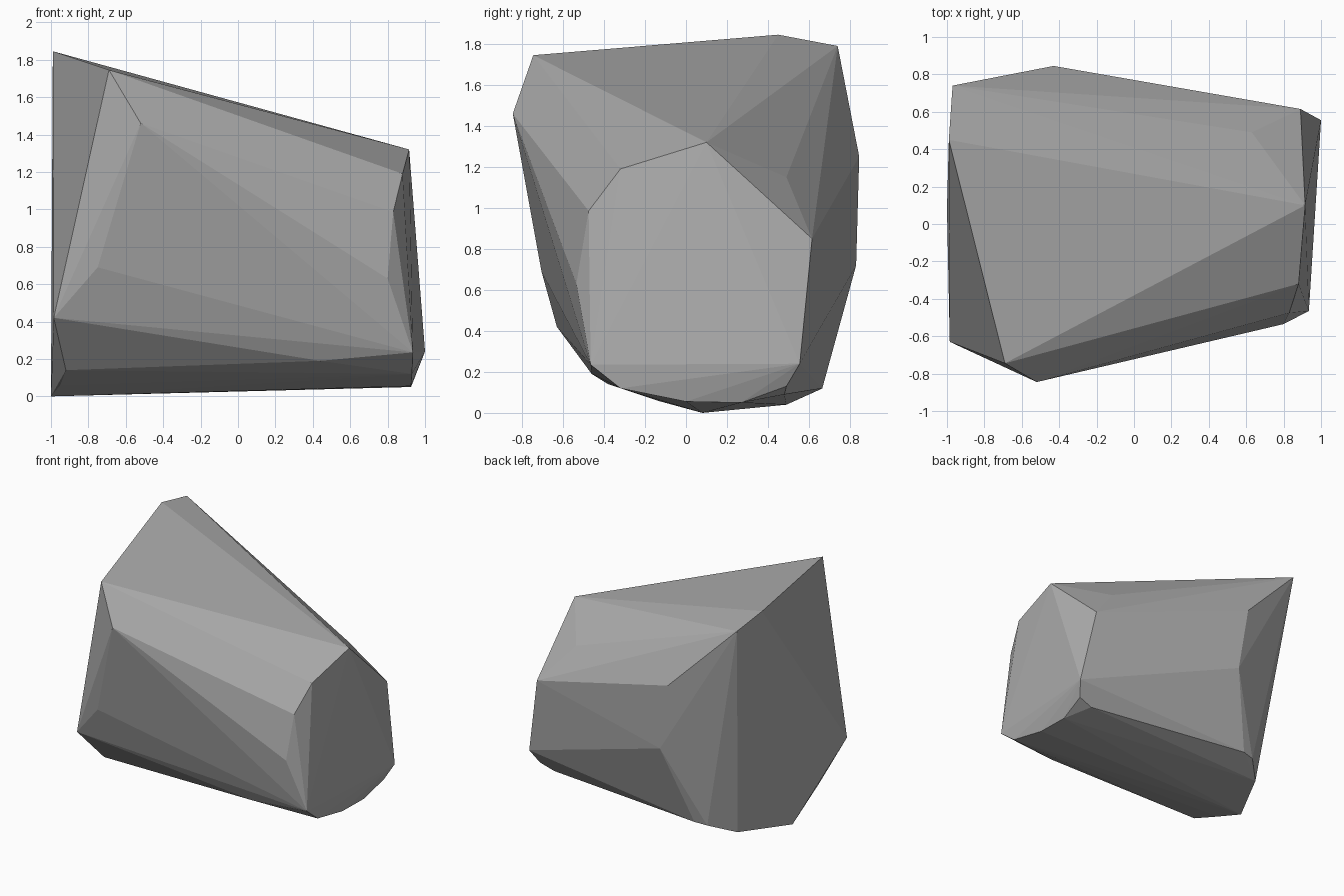
import bpy, bmesh

# Corner points of the chipped boulder, grouped by region
CORNERS = [
    # top ridge and shoulders
    (-0.99, 0.45, 1.845), (-0.97, 0.74, 1.79), (-0.69, -0.745, 1.745),
    (-0.52, -0.845, 1.46), (0.915, 0.10, 1.32), (0.88, -0.32, 1.19),
    (0.63, 0.49, 1.15), (-0.43, 0.845, 1.25),
    # right end
    (0.83, -0.475, 0.985), (0.80, -0.535, 0.63), (0.89, 0.615, 0.85),
    (1.0, 0.555, 0.24), (0.935, -0.465, 0.235), (0.93, -0.32, 0.12),
    (0.925, 0.0, 0.055), (0.925, 0.27, 0.05), (0.95, 0.49, 0.13),
    # front and back flanks
    (-0.75, -0.705, 0.69), (-0.985, -0.63, 0.42), (0.44, -0.46, 0.19),
    (-0.35, 0.83, 0.72), (-0.54, 0.665, 0.12), (-0.64, 0.645, 0.11),
    (0.83, 0.48, 0.09),
    # underside, left end
    (-0.80, 0.49, 0.04), (-1.0, 0.08, 0.0), (-0.95, -0.14, 0.06),
    (-0.92, -0.38, 0.14),
]

# Flat-faced boulder: convex skin around the corners
bm = bmesh.new()
for p in CORNERS:
    bm.verts.new(p)
hull = bmesh.ops.convex_hull(bm, input=bm.verts[:])
loose = [v for v in bm.verts if not v.link_faces]
bmesh.ops.delete(bm, geom=loose, context='VERTS')
bmesh.ops.recalc_face_normals(bm, faces=bm.faces[:])

mesh = bpy.data.meshes.new("boulder")
bm.to_mesh(mesh)
bm.free()

# Stone colour
stone = bpy.data.materials.new("stone_grey")
stone.diffuse_color = (0.42, 0.42, 0.42, 1.0)
mesh.materials.append(stone)

boulder = bpy.data.objects.new("boulder", mesh)
bpy.context.collection.objects.link(boulder)
